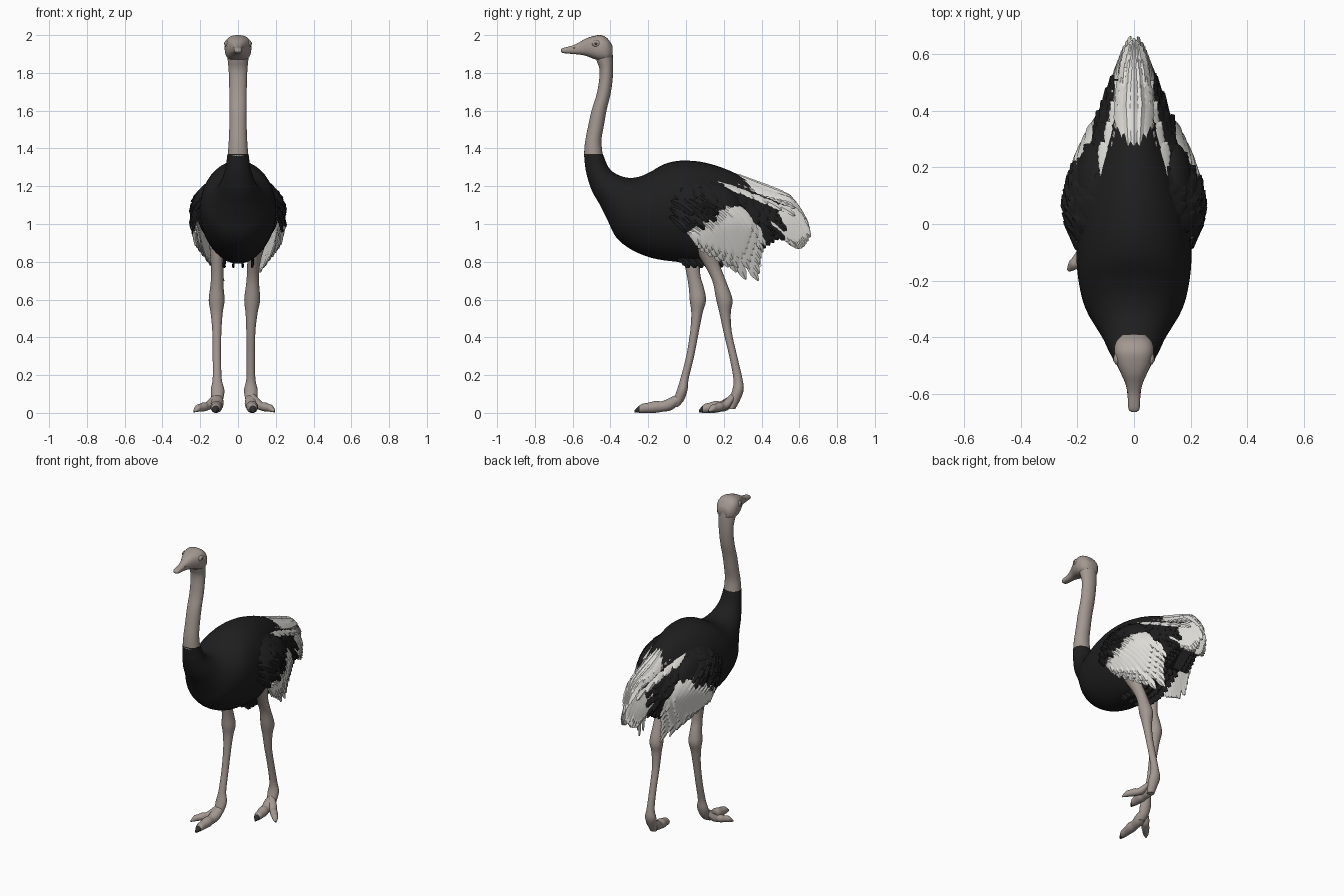
import bpy, bmesh, math, random
from mathutils import Vector as V

if "Cube" in bpy.data.objects:
    bpy.data.objects.remove(bpy.data.objects["Cube"])
random.seed(4)
R = random.uniform

def material(name, rgb):
    m = bpy.data.materials.new(name)
    m.diffuse_color = (*rgb, 1)
    m.use_nodes = True
    m.node_tree.nodes["Principled BSDF"].inputs["Base Color"].default_value = m.diffuse_color
    return m

BLACK = material("black_plumage", (.013, .013, .013))
WHITE = material("white_plumage", (.75, .74, .70))
SKIN = material("grey_pink_skin", (.37, .315, .285))
NAIL = material("dark_nail", (.03, .028, .027))
EYE = material("brown_eye", (.06, .035, .02))

def finish(bm, name, mats, angle=50):
    bmesh.ops.recalc_face_normals(bm, faces=bm.faces)
    me = bpy.data.meshes.new(name)
    bm.to_mesh(me)
    bm.free()
    for m in mats:
        me.materials.append(m)
    ob = bpy.data.objects.new(name, me)
    bpy.context.collection.objects.link(ob)
    bpy.ops.object.select_all(action='DESELECT')
    bpy.context.view_layer.objects.active = ob
    ob.select_set(True)
    bpy.ops.object.shade_smooth_by_angle(angle=math.radians(angle))
    return ob

def loft(name, rings, mats, sides=24, steps=4, power=1.0, tip=None):
    """Smooth skin through elliptical rings (centre, u, v)."""
    flat = [[*c, *u, *v] for c, u, v in rings]
    pts = [flat[0]] + flat + [flat[-1]]
    dense = []
    for i in range(1, len(pts) - 2):
        for s in range(steps):
            t = s / steps
            dense.append([.5 * (2*b + (c-a)*t + (2*a-5*b+4*c-d)*t*t + (3*b-a-3*c+d)*t**3)
                          for a, b, c, d in zip(*pts[i-1:i+3])])
    dense.append(flat[-1])
    bm = bmesh.new()
    loops = []
    for d in dense:
        c, u, v = V(d[:3]), V(d[3:6]), V(d[6:])
        loop = []
        for k in range(sides):
            ca, sa = math.cos(math.tau*k/sides), math.sin(math.tau*k/sides)
            p = c + u*math.copysign(abs(ca)**power, ca) + v*math.copysign(abs(sa)**power, sa)
            loop.append(bm.verts.new(p))
        loops.append(loop)
    for i in range(len(loops) - 1):
        for k in range(sides):
            f = bm.faces.new((loops[i][k], loops[i][(k+1) % sides], loops[i+1][(k+1) % sides], loops[i+1][k]))
            f.material_index = int(tip is not None and i / len(loops) >= tip)
    bm.faces.new(loops[0])
    bm.faces.new(loops[-1]).material_index = int(tip is not None)
    return finish(bm, name, mats)

def span(ya, za, yb, zb, w):
    """Ring between two side-profile points with half width w."""
    a, b = V((0, ya, za)), V((0, yb, zb))
    return (a+b)/2, V((w, 0, 0)), (b-a)/2

def ball(name, c, r, mat):
    bm = bmesh.new()
    bmesh.ops.create_uvsphere(bm, u_segments=24, v_segments=14, radius=1)
    for v in bm.verts:
        v.co = V((v.co.x*r[0], v.co.y*r[1], v.co.z*r[2])) + V(c)
    return finish(bm, name, [mat])

# Body, neck and head
loft("body", [span(*r) for r in [
    (-.54, 1.37, -.44, 1.37, .056), (-.53, 1.28, -.41, 1.30, .068), (-.50, 1.18, -.37, 1.265, .09),
    (-.455, 1.10, -.31, 1.245, .115), (-.415, 1.02, -.25, 1.25, .145), (-.37, .93, -.19, 1.275, .175),
    (-.29, .865, -.12, 1.315, .195), (-.18, .82, -.05, 1.333, .203), (-.05, .80, .02, 1.335, .20),
    (.08, .79, .10, 1.325, .182), (.20, .82, .20, 1.295, .15), (.30, .89, .30, 1.25, .11),
    (.40, .98, .40, 1.20, .07), (.50, 1.06, .48, 1.15, .03)]], [BLACK], sides=40)
loft("neck", [span(*r) for r in [
    (-.54, 1.36, -.44, 1.36, .055), (-.535, 1.43, -.448, 1.44, .049), (-.52, 1.51, -.435, 1.52, .046),
    (-.50, 1.60, -.42, 1.605, .046), (-.475, 1.68, -.40, 1.685, .046), (-.46, 1.76, -.389, 1.76, .047),
    (-.458, 1.82, -.386, 1.82, .05), (-.475, 1.87, -.386, 1.875, .055), (-.485, 1.92, -.392, 1.93, .06)]], [SKIN])
loft("head", [span(y, a, y, b, w) for y, a, b, w in [
    (-.663, 1.912, 1.924, .010), (-.65, 1.905, 1.932, .020), (-.60, 1.90, 1.945, .023),
    (-.565, 1.897, 1.962, .030), (-.53, 1.89, 1.982, .045), (-.49, 1.875, 1.995, .063),
    (-.45, 1.862, 2.0, .071), (-.415, 1.862, 1.982, .064), (-.39, 1.88, 1.945, .04)]], [SKIN], power=.8)
for s, n in ((-1, "left"), (1, "right")):
    ball(n + "_eye_lid", (s*.060, -.475, 1.955), (.012, .022, .018), SKIN)
    ball(n + "_eye", (s*.067, -.477, 1.955), (.007, .010, .009), EYE)
    ball(n + "_nostril", (s*.021, -.59, 1.932), (.004, .008, .004), NAIL)

# Legs: rows of x, y, z, x radius, y radius
def leg(name, rows):
    loft(name, [(V(r[:3]), V((r[3], 0, 0)), V((0, r[4], 0))) for r in rows], [SKIN], sides=20)

leg("left_leg", [
    (-.105, .03, .92, .05, .065), (-.11, .03, .82, .036, .045), (-.11, .04, .73, .032, .036),
    (-.112, .055, .66, .036, .04), (-.113, .063, .595, .042, .043), (-.113, .058, .53, .032, .03),
    (-.112, .045, .43, .024, .023), (-.112, .022, .30, .022, .021), (-.11, -.008, .18, .024, .022),
    (-.108, -.02, .12, .036, .028), (-.11, -.04, .065, .03, .028), (-.11, -.06, .03, .018, .016)])
leg("right_leg", [
    (.12, .05, .99, .06, .08), (.10, .09, .89, .045, .06), (.083, .135, .79, .034, .042),
    (.078, .175, .70, .033, .036), (.075, .203, .60, .042, .043), (.072, .207, .53, .032, .03),
    (.068, .22, .43, .024, .022), (.068, .25, .30, .022, .021), (.068, .275, .18, .024, .024),
    (.068, .275, .12, .036, .03), (.07, .255, .065, .03, .03), (.07, .24, .02, .022, .02)])

# Two toes per foot, with a dark nail on each tip
def toe(name, a, b, r, tip):
    a, b = V(a), V(b)
    side = (b - a).cross(V((0, 0, 1))).normalized()
    rings = []
    for t, k, z in ((0, .8, .085), (.22, 1.1, .05), (.42, .9, .034), (.55, 1, .032), (.72, .85, .027),
                    (.86, .75, .023), (1, .22, .008)):
        c = a.lerp(b, t)
        c.z = z
        rings.append((c, side*r*k, V((0, 0, min(z, r*k)))))
    loft(name, rings, [SKIN, NAIL], sides=14, tip=tip)

for n, s, x, y, tip in (("left", -1, -.108, -.02, -.272), ("right", 1, .068, .265, .068)):
    toe(n + "_main_toe", (x, y, 0), (x + s*.012, tip, 0), .032, .82)
    toe(n + "_outer_toe", (x + s*.01, y - .02, 0), (x + s*.125, y - .145, 0), .024, .93)

# Plumage surfaces on which the feathers are draped
def table(rows, q):
    for (a, b), (c, d) in zip(rows, rows[1:]):
        if q <= c:
            return b + (d-b) * max(0, (q-a)/(c-a))
    return rows[-1][1]

TOP = [(-.12, 1.31), (0, 1.335), (.12, 1.32), (.25, 1.27), (.4, 1.205), (.5, 1.165), (.55, 1.14), (.6, 1.08), (.645, 1.0), (.665, .92)]
WIDE = [(-.12, .8), (0, .95), (.07, 1), (.15, .94), (.25, .79), (.35, .59), (.42, .46), (.5, .32), (.58, .19), (.665, .07)]

def side_surface(s, k=1):
    def p(y, z):
        up = math.sin(math.pi/2 * min(1, max(0, (table(TOP, y) - z) / .25)))
        down = 1 - .45 * min(1, max(0, (1 - z) / .3))**1.2
        return V((s*k*.238*table(WIDE, y)*up*down, y, z))
    return p

def roof_surface(y, x):
    return V((x, y, table(TOP, y) - 12*x*x))

def feather(bm, surf, out, base, tip, width, bend, mat, lift=(.002, .012)):
    """Lens-section blade from base to tip, with scalloped edges."""
    base, tip = V(base), V(tip)
    d = tip - base
    n = V((-d.y, d.x)).normalized()
    prev, N = None, 11
    for i in range(N):
        t = i / (N-1)
        c = base + d*t + n*bend*math.sin(math.pi*t)
        w = width * min(1, .4 + 1.5*t) * math.sqrt(max(.04, 1 - t**6)) * (1 + (.14 if i % 2 else -.1))
        h = lift[0] + (lift[1] - lift[0])*t
        mid = surf(*c)
        ring = [bm.verts.new(q) for q in (surf(*(c + n*w)) + out*h, mid + out*(h + .007),
                                          surf(*(c - n*w)) + out*h, mid + out*(h - .004))]
        if prev:
            for k in range(4):
                bm.faces.new((prev[k], prev[(k+1) % 4], ring[(k+1) % 4], ring[k])).material_index = mat
        else:
            bm.faces.new(ring).material_index = mat
        prev = ring
    bm.faces.new(prev).material_index = mat

MATS = [BLACK, WHITE, SKIN]
for s, n in ((-1, "left"), (1, "right")):
    ball(n + "_wing_base", (s*.125, .10, 1.07), (.092, .20, .15), BLACK)
    out, surf = V((s, 0, 0)), side_surface(s)

    # Long white wing feathers fanning down and back
    bm = bmesh.new()
    for layer, k in ((0, .92), (1, 1), (2, 1.03)):
        for i in range(12):
            t = i / 11
            tip = V((.10, .85)).lerp(V((.34, .69)), t*2) if t < .5 else V((.38, .68)).lerp(V((.42, .88)), t*2 - 1)
            b = V((.01 + .22*t, .96 + .15*t))
            tip = b.lerp(tip, R(.95, 1) - .16*layer)
            feather(bm, side_surface(s, k), out, b, tip, .027, .018, 1, (.004, .012))
    finish(bm, n + "_white_wing_feathers", MATS, 35)

    # Short black covering feathers, shingled over the wing and flank
    bm = bmesh.new()
    low = [(-.1, 1.04), (0, 1.04), (.08, 1.09), (.15, 1.16), (.24, 1.17), (.3, 1.08), (.42, 1.0)]
    for i in range(15):
        y = -.09 + i*.036
        lo, hi = table(low, y), table(TOP, y) - table([(-.1, .15), (0, .06), (.2, .05), (.45, .08)], y)
        rows = max(2, int((hi - lo) / .034))
        for j in range(rows + 1):
            b = (y + R(-.012, .012), lo + (hi-lo)*j/rows + R(-.01, .01))
            L, a = R(.10, .14), math.radians(R(-46, -30) + 8*j/rows)
            feather(bm, surf, out, b, (b[0] + L*math.cos(a), b[1] + L*math.sin(a)), .021, .008, 0, (.003, .016))
    finish(bm, n + "_black_wing_feathers", MATS, 35)

    # Pale feathers along the upper edge of the flank
    bm = bmesh.new()
    for i in range(9):
        y = .17 + i*.036
        for drop, mat in ((.035, 2 if i < 3 else 1), (.075, 1)):
            if drop == .075 and i % 2:
                continue
            z = table(TOP, y) - drop
            feather(bm, surf, out, (y, z), (y + .12, z - .062), .015, .006, mat, (.012, .024))
    finish(bm, n + "_upper_flank_feathers", MATS, 35)

    # White sides of the tail and black feathers under the rump
    bm = bmesh.new()
    for k in (.35, .7, 1):
        for i in range(10):
            t = i / 9
            feather(bm, side_surface(s, k), out, (.40 + .03*t, 1.18 - .15*t),
                    (.66 - .10*t + R(-.012, 0), .93 - .05*math.sin(3.1*t) - .02*t), .025, .028*(1-t) + .01, 1)
        for i in range(7):
            feather(bm, side_surface(s, k*.9), out, (.26 + .03*i, .96 + .02*i), (.40 + .022*i, .86 + .014*i), .024, .01, 0)
    for i in range(10):
        y = -.07 + .035*i
        z = .83 + max(0, y - .1)*.5
        for k in (.08, .4):
            feather(bm, side_surface(s, k), out, (y, z + .02), (y + .09, z - .06), .02, .006, 0)
    finish(bm, n + "_tail_side_feathers", MATS, 35)

# White feathers along the top of the tail
bm = bmesh.new()
LIMIT = [(.2, .04), (.3, .055), (.4, .06), (.5, .05), (.6, .025), (.665, .006)]
for i in range(8):
    y = .50 - i*.032
    for j in (-1, -.5, 0, .5, 1):
        e = min(.663 - .03*abs(j), y + R(.14, .17))
        feather(bm, roof_surface, V((0, .1, 1)), (y, j*table(LIMIT, y)*.8), (e, j*table(LIMIT, e)), .019, 0,
                1, (.0, .010))
finish(bm, "tail_top_feathers", MATS, 35)
